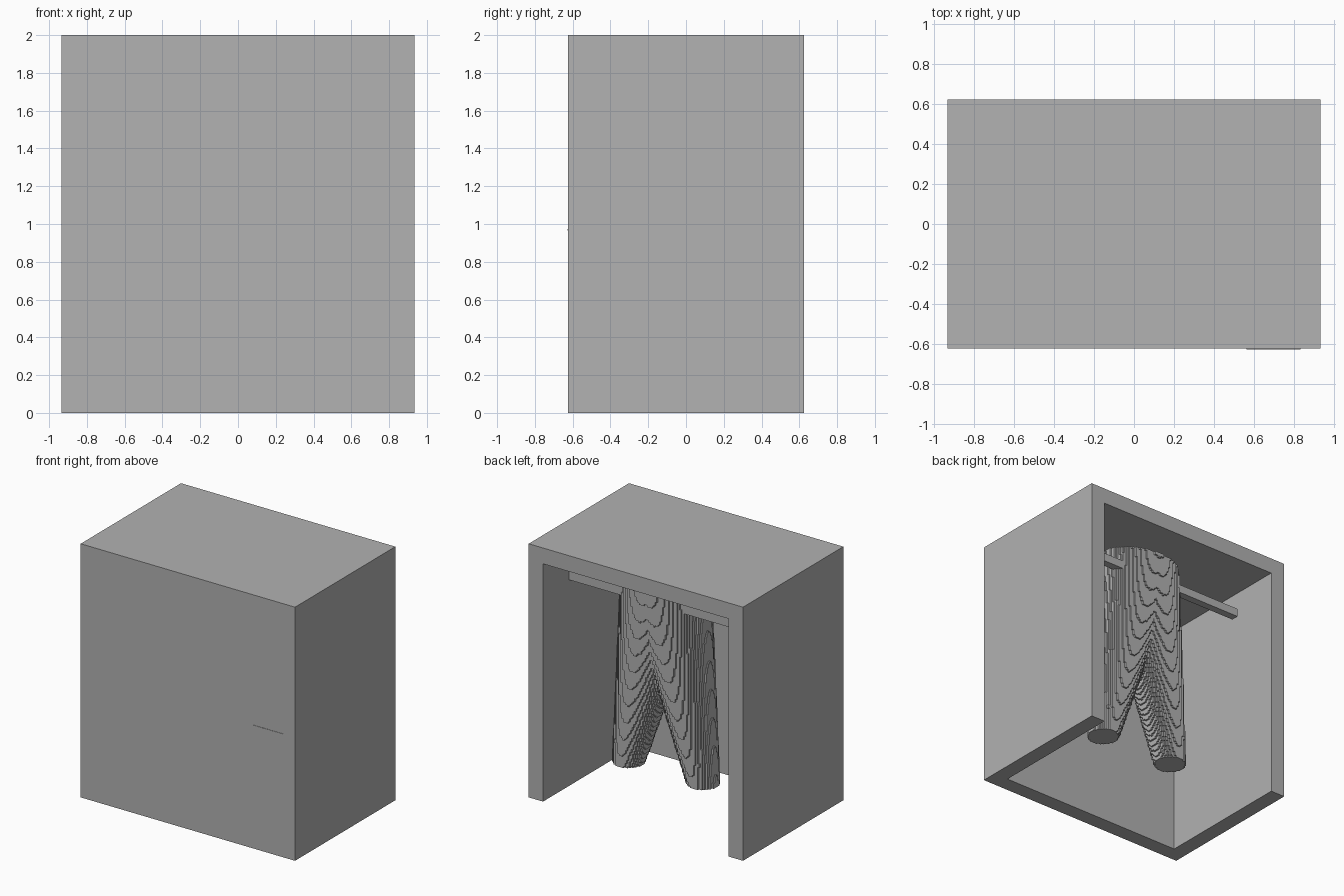
import bpy, bmesh
from math import sin, cos, tau

if "Cube" in bpy.data.objects:
    bpy.data.objects.remove(bpy.data.objects["Cube"])

GREY = (0.445, 0.445, 0.445, 1)
grey = bpy.data.materials.new("plain grey")
grey.diffuse_color = GREY
grey.use_nodes = True
grey.node_tree.nodes["Principled BSDF"].inputs["Base Color"].default_value = GREY


def add_object(name, bm, location=(0, 0, 0)):
    mesh = bpy.data.meshes.new(name)
    bm.to_mesh(mesh)
    bm.free()
    mesh.materials.append(grey)
    obj = bpy.data.objects.new(name, mesh)
    obj.location = location
    bpy.context.collection.objects.link(obj)
    return obj


def box(low, high):
    bm = bmesh.new()
    bmesh.ops.create_cube(bm, size=1)
    for v in bm.verts:
        v.co = [a if c < 0 else b for c, a, b in zip(v.co, low, high)]
    return bm


# Booth shell: open at the back and underneath
shell = box((-0.935, -0.625, 0), (0.935, 0.625, 2))
shell.normal_update()
openings = [f for f in shell.faces if f.normal.y > 0.9 or f.normal.z < -0.9]
bmesh.ops.delete(shell, geom=openings, context="FACES")
booth = add_object("booth_shell", shell)
walls = booth.modifiers.new("wall thickness", "SOLIDIFY")
walls.thickness = 0.125
walls.offset = -1
walls.use_even_offset = True

# Hanging rail
add_object("hanging_rail", box((-0.755, 0.24, 1.625), (0.815, 0.30, 1.69)))

# Thin handle strip on the front
add_object("front_handle", box((0.565, -0.628, 0.966), (0.835, -0.62, 0.974)))

# Trousers: each leg is lofted from the oval waist to a round hem
SIDES = 64
leg = bmesh.new()


def ring(x, rx, ry, z):
    return [leg.verts.new((x + rx * cos(i * tau / SIDES), ry * sin(i * tau / SIDES), z))
            for i in range(SIDES)]


hem = ring(0.325, 0.115, 0.115, 0.235)
waist = ring(0, 0.342, 0.265, 1.82)
for i in range(SIDES):
    j = (i + 1) % SIDES
    leg.faces.new((hem[i], hem[j], waist[j], waist[i]))
leg.faces.new(hem[::-1])
leg.faces.new(waist)

# Fine stepped surface, then the opposite leg
trousers = add_object("trousers", leg, (0.084, 0.13, 0))
steps = trousers.modifiers.new("fine steps", "REMESH")
steps.mode = "BLOCKS"
steps.octree_depth = 7
steps.scale = 0.9
steps.use_remove_disconnected = False
mirror = trousers.modifiers.new("other leg", "MIRROR")
mirror.use_mirror_merge = False
